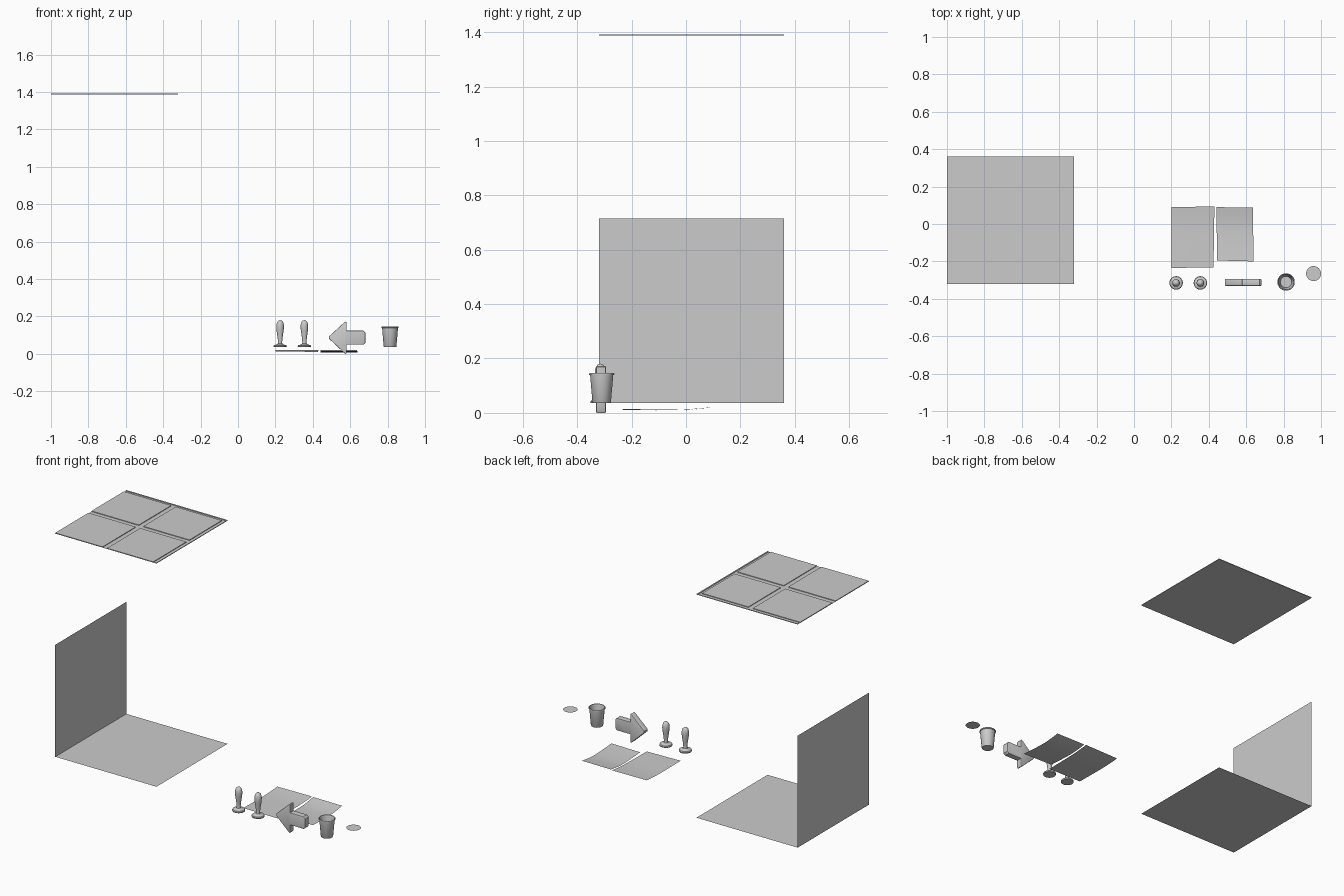
import bpy, bmesh, math
from mathutils import Vector

if "Cube" in bpy.data.objects:
    bpy.data.objects.remove(bpy.data.objects["Cube"])


def finish(name, bm, angle=None, fix=True):
    if fix:
        bmesh.ops.recalc_face_normals(bm, faces=bm.faces[:])
    me = bpy.data.meshes.new(name)
    bm.to_mesh(me)
    bm.free()
    ob = bpy.data.objects.new(name, me)
    bpy.context.collection.objects.link(ob)
    if angle:
        bpy.ops.object.select_all(action='DESELECT')
        ob.select_set(True)
        bpy.context.view_layer.objects.active = ob
        bpy.ops.object.shade_smooth_by_angle(angle=math.radians(angle))
    return ob


def face(name, pts):
    bm = bmesh.new()
    bm.faces.new([bm.verts.new(p) for p in pts])
    return finish(name, bm, fix=False)


def lathe(name, profile, x, y, seg=32):
    bm = bmesh.new()
    vs = [bm.verts.new((x + r, y, z)) for r, z in profile]
    edges = [bm.edges.new(p) for p in zip(vs, vs[1:])]
    bmesh.ops.spin(bm, geom=vs + edges, cent=(x, y, 0), axis=(0, 0, 1),
                   angle=math.tau, steps=seg)
    bmesh.ops.remove_doubles(bm, verts=bm.verts[:], dist=1e-5)
    return finish(name, bm, 40)


def box(name, x0, x1, y0, y1, z0, z1):
    bm = bmesh.new()
    bmesh.ops.create_cube(bm, size=1)
    for v in bm.verts:
        v.co = ((x0 + x1) / 2 + v.co.x * (x1 - x0),
                (y0 + y1) / 2 + v.co.y * (y1 - y0),
                (z0 + z1) / 2 + v.co.z * (z1 - z0))
    return finish(name, bm)


def sheet(name, corners, height, n=12):
    # curved paper between corners: front left, front right, back right, back left
    a, b, c, d = [Vector(p) for p in corners]
    bm = bmesh.new()
    rows = []
    for j in range(n + 1):
        row = []
        for i in range(n + 1):
            u, v = i / n, j / n
            p = a.lerp(b, u).lerp(d.lerp(c, u), v)
            row.append(bm.verts.new((p.x, p.y, height(u, v))))
        rows.append(row)
    for j in range(n):
        for i in range(n):
            bm.faces.new((rows[j][i], rows[j][i + 1], rows[j + 1][i + 1], rows[j + 1][i]))
    return finish(name, bm, 60, fix=False)


X0, X1, Y0, Y1 = -1.0, -0.322, -0.32, 0.36

# room panels
face("floor", [(X0, Y0, .036), (X1, Y0, .036), (X1, Y1, .036), (X0, Y1, .036)])
face("wall", [(X0, Y0, .036), (X0, Y1, .036), (X0, Y1, .714), (X0, Y0, .714)])

# ceiling: 2 x 2 tiles, each with grooves along its right and back sides
box("ceiling_backing", X0, X1, Y0, Y1, 1.387, 1.388)
half = (X1 - X0) / 2
for i in range(2):
    for j in range(2):
        x, y = X0 + i * half, Y0 + j * half
        box("ceiling_tile", x + .008 * i, x + half - .022, y + .008 * j, y + half - .022,
            1.388, 1.392)
box("ceiling_edge_right", X1 - .008, X1, Y0, Y1, 1.388, 1.391)
box("ceiling_edge_back", X0, X1 - .008, Y1 - .008, Y1, 1.388, 1.391)

# curled paper sheets
sheet("paper_left", [(.2, -.235), (.425, -.232), (.43, .094), (.2, .09)],
      lambda u, v: .011 + .009 * max(0, (v - .5) * 2) ** 2 + .003 * (1 - u) * (1 - v))
sheet("paper_right", [(.445, -.195), (.64, -.2), (.635, .088), (.44, .09)],
      lambda u, v: .008 + .013 * max(0, (v - .6) / .4) ** 1.5
      + .007 * max(0, (.6 - v) / .6) ** 2)

# hand stamps with turned handles
stamp = [(0, .036), (.035, .036), (.036, .042), (.033, .047), (.018, .050), (.012, .055),
         (.011, .062), (.013, .085), (.016, .105), (.0195, .13), (.0205, .145),
         (.0195, .158), (.016, .17), (.009, .178), (0, .181)]
for x in (.225, .355):
    lathe("hand_stamp", stamp, x, -.315)

# hollow cup with rolled rim
cup = [(0, .036), (.032, .036), (.034, .039), (.0425, .139), (.046, .140), (.0465, .144),
       (.045, .147), (.042, .146), (.039, .136), (.030, .043), (0, .043)]
lathe("cup", cup, .813, -.31)

# flat disc
bm = bmesh.new()
bmesh.ops.create_circle(bm, cap_ends=True, segments=32, radius=.04)
for v in bm.verts:
    v.co += Vector((.96, -.265, .11))
finish("disc", bm, fix=False)

# arrow: head pointing left, rounded shaft corners
outline = [(.486, .084), (.486, .095), (.570, .172), (.577, .175), (.581, .170),
           (.581, .126), (.670, .126), (.681, .115), (.681, .061), (.670, .051),
           (.581, .051), (.581, .008), (.577, .002), (.570, .005)]
bm = bmesh.new()
f = bm.faces.new([bm.verts.new((x, -.331, z)) for x, z in outline])
ext = bmesh.ops.extrude_face_region(bm, geom=[f])
for v in ext["geom"]:
    if isinstance(v, bmesh.types.BMVert):
        v.co.y = -.294
bmesh.ops.recalc_face_normals(bm, faces=bm.faces[:])
rims = [e for e in bm.edges if abs(e.verts[0].co.y - e.verts[1].co.y) < 1e-4]
bmesh.ops.bevel(bm, geom=rims, offset=.004, segments=2, profile=.5, affect='EDGES')
arrow = finish("arrow", bm, 35)
arrow.location.z = -.002
